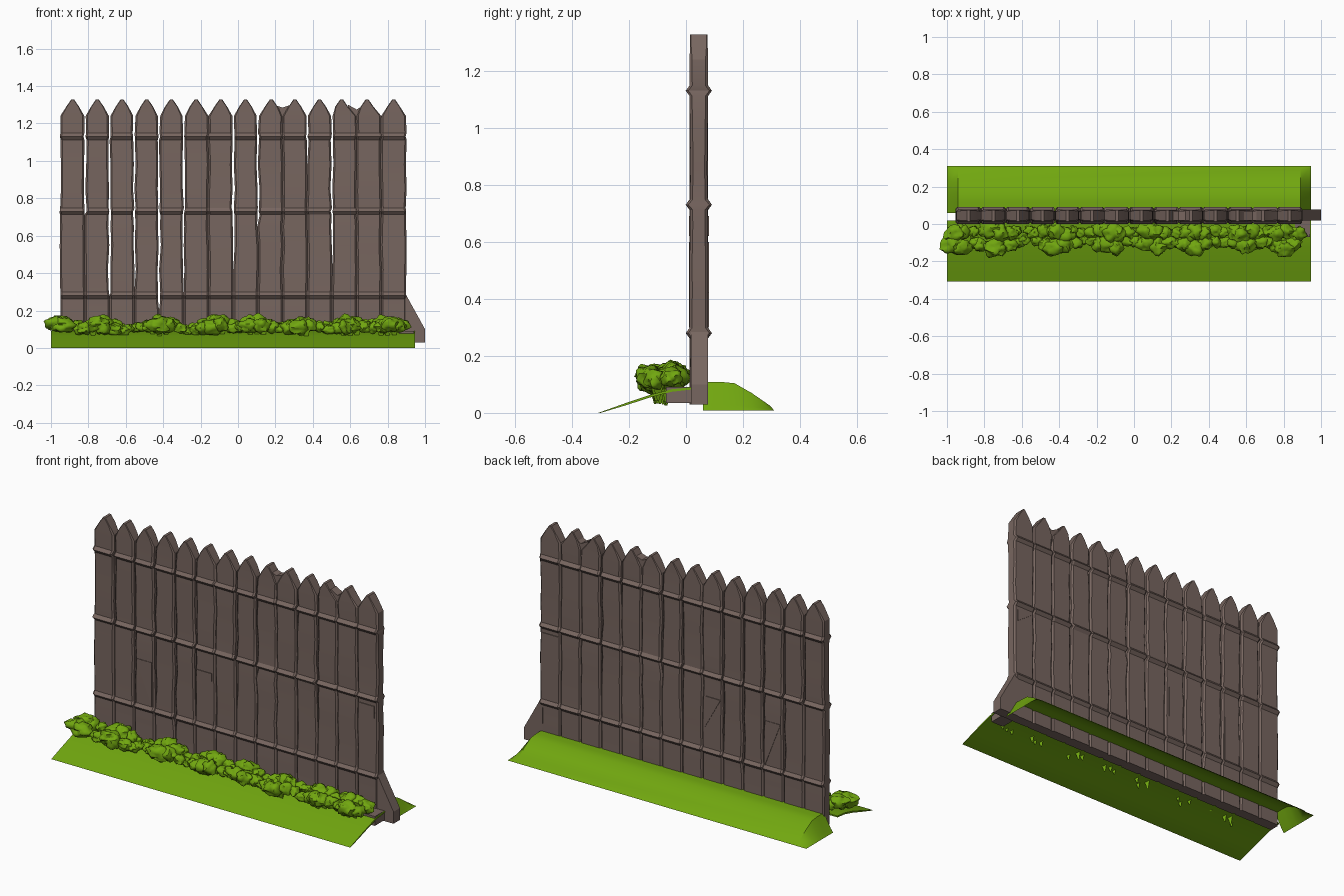
import bpy, bmesh, math, random
from mathutils import Vector, noise

if "Cube" in bpy.data.objects:
    bpy.data.objects.remove(bpy.data.objects["Cube"])

random.seed(4)


def material(name, col):
    m = bpy.data.materials.new(name)
    m.diffuse_color = (*col, 1)
    m.use_nodes = True
    m.node_tree.nodes["Principled BSDF"].inputs["Base Color"].default_value = m.diffuse_color
    return m


WOOD = material("weathered wood brown", (0.185, 0.132, 0.115))
GRASS = material("grass green", (0.165, 0.385, 0.005))


def finish(name, bm, mat, angle=None, normals=True):
    if normals:
        bmesh.ops.recalc_face_normals(bm, faces=bm.faces)
    me = bpy.data.meshes.new(name)
    bm.to_mesh(me)
    bm.free()
    me.materials.append(mat)
    ob = bpy.data.objects.new(name, me)
    bpy.context.collection.objects.link(ob)
    if angle:
        bpy.ops.object.select_all(action='DESELECT')
        ob.select_set(True)
        bpy.context.view_layer.objects.active = ob
        bpy.ops.object.shade_smooth_by_angle(angle=math.radians(angle))
    return ob


def loft(bm, rings, closed=True):
    """Skin a list of vertex rings; cap both ends when closed."""
    vs = [[bm.verts.new(p) for p in r] for r in rings]
    n = len(vs[0])
    for a, b in zip(vs, vs[1:]):
        for i in range(n if closed else n - 1):
            j = (i + 1) % n
            bm.faces.new((a[i], a[j], b[j], b[i]))
    if closed:
        bm.faces.new(vs[0])
        bm.faces.new(vs[-1])


def prism(name, xz, y0, y1, mat):
    bm = bmesh.new()
    loft(bm, [[(x, y, z) for x, z in xz] for y in (y0, y1)])
    return finish(name, bm, mat)


# Palisade planks: chamfered boards with tie ridges and pointed tips
N, X0, W = 14, -0.95, 0.132
Y0, Y1 = 0.014, 0.076
TIES = (0.28, 0.73, 1.13)
# height at which the gap on each plank boundary opens (2 = never)
OPEN = [2, 0.72, 0.28, 0.3, 0.2, 0.3, 2, 0.52, 0.7, 2, 0.98, 0.5, 2, 2, 2]
LEVELS = [0.03, 0.1, 0.2, 0.262, 0.28, 0.298, 0.42, 0.55, 0.65, 0.712, 0.73,
          0.748, 0.85, 0.98, 1.112, 1.13, 1.148, 1.24]
edge = {}
for b in range(N + 1):
    for z in LEVELS:
        wob = random.uniform(-0.004, 0.004) if 0.3 < z < 1.2 else 0
        gap = random.uniform(0.003, 0.0065) if z > OPEN[b] else 0
        edge[b, z] = (X0 + b * W + wob, gap)


def plank_ring(l, r, y0, y1, z, c):
    return [(l + c, y0, z), (r - c, y0, z), (r, y0 + c, z), (r, y1 - c, z),
            (r - c, y1, z), (l + c, y1, z), (l, y1 - c, z), (l, y0 + c, z)]


TIP = {8: 0.006, 9: 0.0, 11: -0.014, 12: -0.01}
for i in range(N):
    bm = bmesh.new()
    rings = []
    for z in LEVELS:
        l = edge[i, z][0] + edge[i, z][1]
        r = edge[i + 1, z][0] - edge[i + 1, z][1]
        out = 0.015 if z in TIES else random.uniform(-0.002, 0.002)
        rings.append(plank_ring(l, r, Y0 - out, Y1 + out, z, 0.009))
    t = X0 + (i + 0.5) * W + TIP.get(i, 0)
    for hw, z in ((0.034, 1.29), (0.008, 1.328)):
        rings.append(plank_ring(t - hw, t + hw, Y0, Y1, z, 0.004))
    loft(bm, rings)
    finish("fence_plank", bm, WOOD, 25)

# Splinters filling the broken notches between tips
for x, top in ((X0 + 9 * W, 1.285), (X0 + 12 * W, 1.275)):
    prism("tip_splinter", [(x - 0.045, 1.2), (x + 0.045, 1.2), (x + 0.045, 1.3),
                           (x, top), (x - 0.045, 1.3)], Y0 + 0.006, Y1 - 0.006, WOOD)

# Raised split boards on the weathered faces
for x, z0, z1 in ((-0.62, 0.3, 0.56), (-0.23, 0.42, 0.6), (0.83, 0.62, 0.69)):
    prism("split_board", [(x - 0.05, z1), (x + 0.05, z0), (x + 0.05, z1)],
          Y0 - 0.004, Y1 + 0.004, WOOD)

# Slanted brace at the right end, and its foot
prism("end_brace", [(0.88, 0.03), (1.0, 0.03), (1.0, 0.1), (0.895, 0.29), (0.88, 0.29)],
      0.018, 0.078, WOOD)
prism("brace_foot", [(0.86, 0.035), (0.94, 0.035), (0.94, 0.09), (0.86, 0.09)],
      -0.07, 0.02, WOOD)

# Grass: thin sloping sheet in front
bm = bmesh.new()
front = [(-0.308, 0.0), (-0.21, 0.035), (-0.12, 0.065), (-0.05, 0.083), (0.02, 0.09),
         (0.02, 0.082), (-0.05, 0.074), (-0.12, 0.056), (-0.21, 0.027), (-0.3, 0.0)]
loft(bm, [[(x, y, z) for y, z in front] for x in (-1.0, 0.945)])
finish("front_grass", bm, GRASS, 30)

# Grass: hollow bank behind with sloping ends
bm = bmesh.new()
back = [(0.06, 0.108), (0.12, 0.109), (0.17, 0.104), (0.23, 0.07), (0.295, 0.025), (0.31, 0.008)]
rings = []
for x, s in ((-1.0, 0), (-0.985, 0.2), (-0.94, 1), (0.89, 1), (0.935, 0.2), (0.945, 0)):
    rings.append([(x, y, 0.008 + (z - 0.008) * s) for y, z in back])
loft(bm, rings, closed=False)
for f in bm.faces:
    f.normal_update()
    if f.normal.z < 0:
        f.normal_flip()
finish("back_grass_bank", bm, GRASS, 30, normals=False)


# Bushes: lumpy foliage clumps along the foot of the fence
def clump(bm, c, r):
    geo = bmesh.ops.create_icosphere(bm, subdivisions=3, radius=1)
    seed = Vector((random.random(), random.random(), random.random())) * 50
    for v in geo["verts"]:
        d = v.co.normalized()
        k = 0.95 + 0.38 * noise.noise(d * 1.7 + seed) - 0.22 * abs(noise.noise(d * 3.2 + seed))
        p = Vector((d.x * r[0], d.y * r[1], d.z * r[2])) * k
        v.co = Vector(c) + p


PEAKS = (-0.95, -0.74, -0.42, -0.12, 0.1, 0.33, 0.6, 0.8)
bm = bmesh.new()
x = -0.965
while x < 0.9:
    big = max(math.exp(-((x - p) / 0.08) ** 2) for p in PEAKS)
    s = 0.026 + 0.022 * big
    for k in range(2):
        y = -0.045 - k * (0.04 + 0.035 * big) + random.uniform(-0.012, 0.012)
        z = 0.108 + 0.024 * big + random.uniform(-0.01, 0.012)
        clump(bm, (x + random.uniform(-0.015, 0.015), y, z - 0.012 * k),
              (s * random.uniform(1.0, 1.5), s * 1.05, s * 0.95))
    x += random.uniform(0.04, 0.06)
finish("foliage_clumps", bm, GRASS, 50)

# Leaf tips poking through below the front sheet
bm = bmesh.new()
for p in PEAKS[1:]:
    for k in range(3):
        x = p + (k - 1) * 0.035
        y = -0.085 + random.uniform(-0.025, 0.02)
        loft(bm, [[(x - w, y - w, z), (x + w, y - w, z), (x, y + w, z)]
                  for w, z in ((0.02, 0.1), (0.003, random.uniform(0.025, 0.045)))])
finish("hanging_leaf_tips", bm, GRASS)
